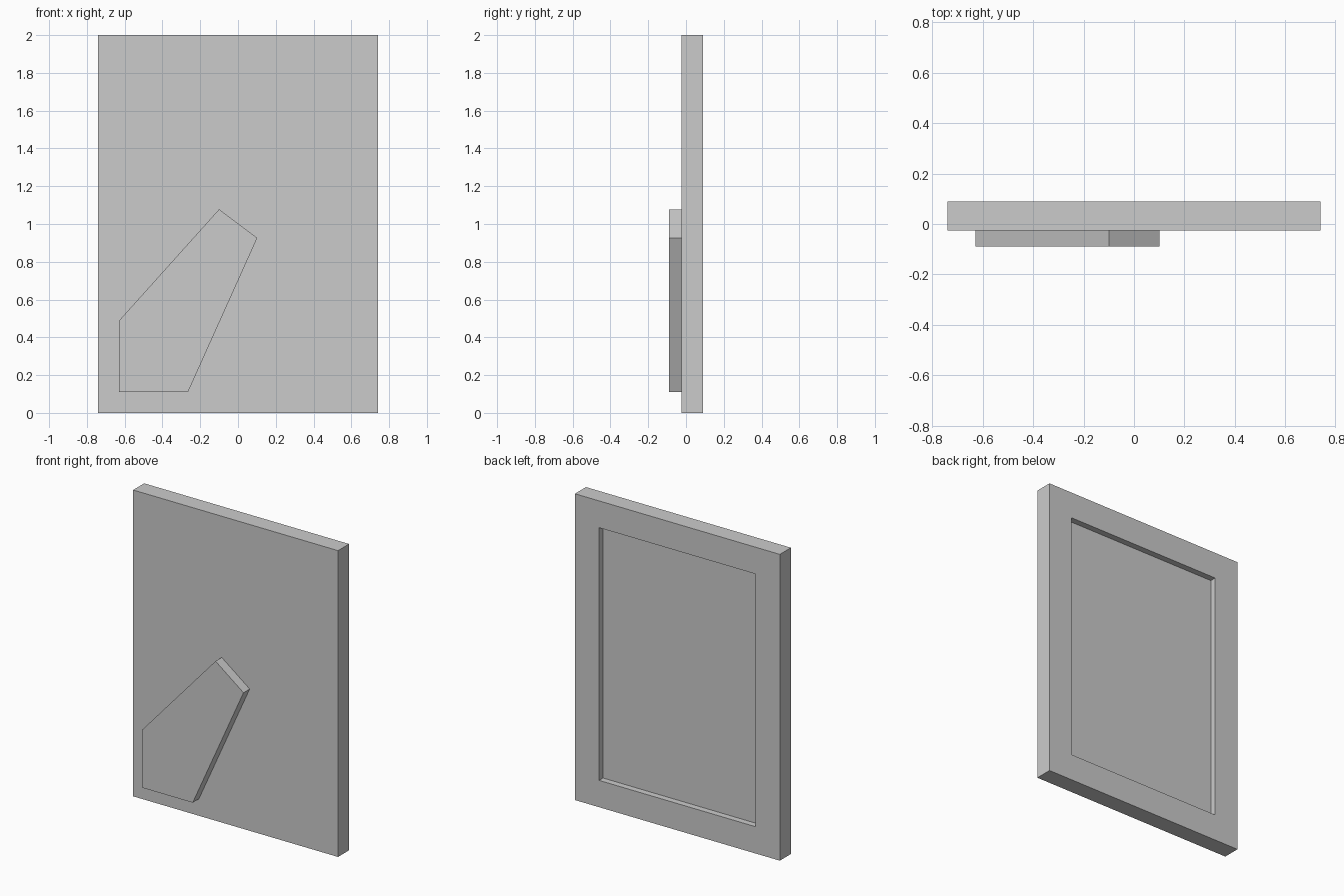
import bpy, bmesh

if "Cube" in bpy.data.objects:
    bpy.data.objects.remove(bpy.data.objects["Cube"])

W, H = 0.74, 2.0                          # half width, height
FRONT, SPLIT, BACK = -0.089, -0.025, 0.089
BORDER, DEPTH = 0.175, 0.041


def prism(name, profile, y0, y1, recess=None):
    """Extrude an XZ profile from y0 to y1, optionally sinking a panel into the y1 face."""
    bm = bmesh.new()
    face = bm.faces.new([bm.verts.new((x, y0, z)) for x, z in profile])
    ext = bmesh.ops.extrude_face_region(bm, geom=[face], use_keep_orig=True)
    verts = [g for g in ext["geom"] if isinstance(g, bmesh.types.BMVert)]
    back = next(g for g in ext["geom"] if isinstance(g, bmesh.types.BMFace))
    bmesh.ops.translate(bm, verts=verts, vec=(0, y1 - y0, 0))
    bmesh.ops.recalc_face_normals(bm, faces=bm.faces)
    if recess:
        border, depth = recess
        bmesh.ops.inset_region(bm, faces=[back], thickness=border, use_even_offset=True)
        # Straight-walled pocket: duplicate the inner loop and push it inward
        pocket = bmesh.ops.extrude_discrete_faces(bm, faces=[back])["faces"][0]
        bmesh.ops.translate(bm, verts=pocket.verts, vec=(0, -depth, 0))
        bmesh.ops.recalc_face_normals(bm, faces=bm.faces)
    mesh = bpy.data.meshes.new(name)
    bm.to_mesh(mesh)
    bm.free()
    obj = bpy.data.objects.new(name, mesh)
    bpy.context.collection.objects.link(obj)
    return obj


# Picture frame with a sunken picture area on the +y side
prism("picture_frame", [(-W, 0), (W, 0), (W, H), (-W, H)],
      SPLIT, BACK, recess=(BORDER, DEPTH))

# Folded support leg lying flat against the -y side
prism("support_leg",
      [(-0.63, 0.11), (-0.265, 0.11), (0.102, 0.926), (-0.1, 1.078), (-0.63, 0.488)],
      FRONT, SPLIT)
